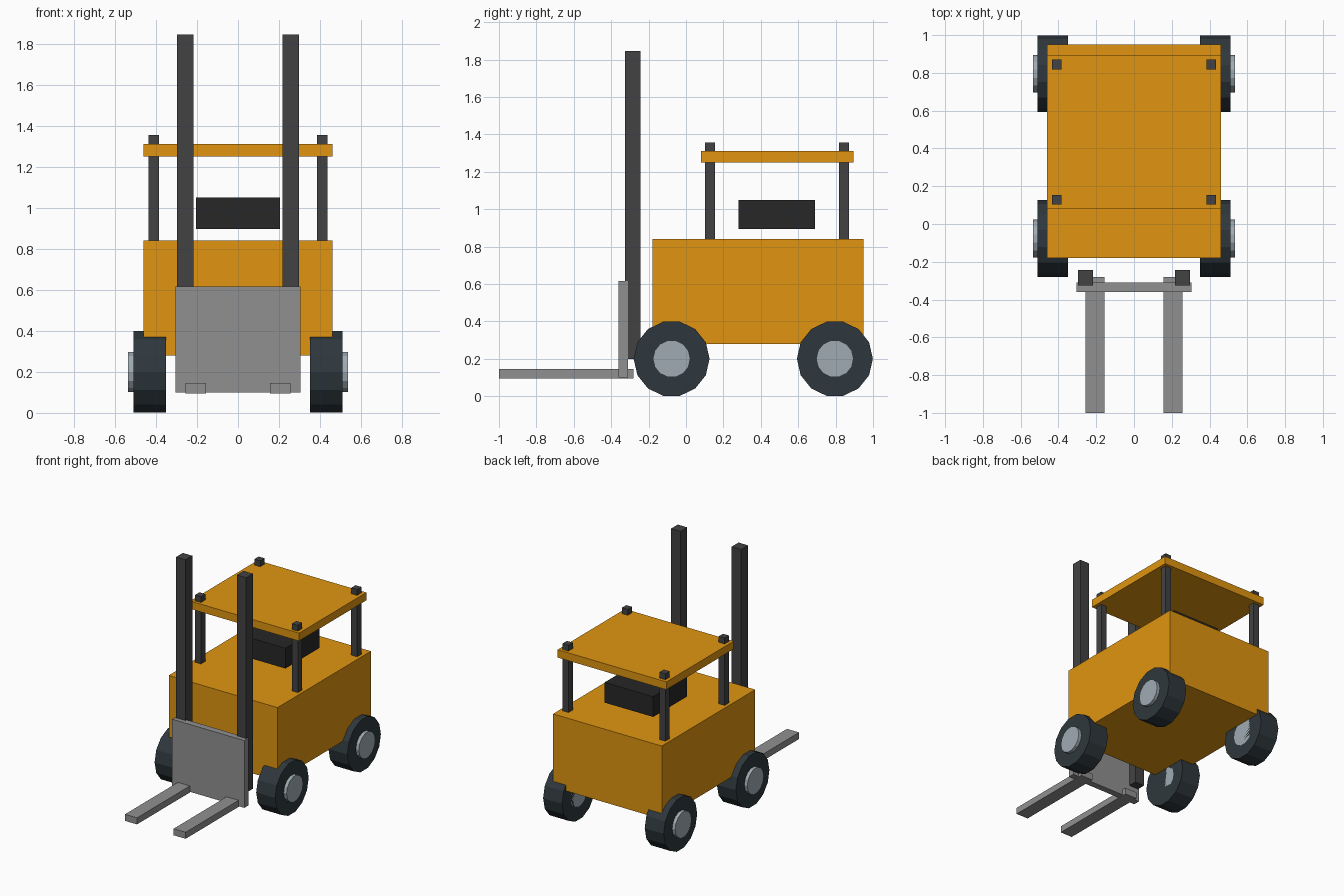
import bpy
from math import pi

if "Cube" in bpy.data.objects:
    bpy.data.objects.remove(bpy.data.objects["Cube"])


def paint(name, r, g, b):
    m = bpy.data.materials.new(name)
    m.diffuse_color = (r, g, b, 1)
    m.use_nodes = True
    m.node_tree.nodes["Principled BSDF"].inputs["Base Color"].default_value = m.diffuse_color
    return m


ORANGE = paint("orange_paint", 0.75, 0.30, 0.005)
STEEL = paint("dark_steel", 0.055, 0.055, 0.055)
SEAT = paint("seat_black", 0.02, 0.02, 0.02)
RUBBER = paint("rubber", 0.028, 0.039, 0.047)
RIM = paint("rim", 0.35, 0.41, 0.45)
GREY = paint("fork_grey", 0.28, 0.28, 0.28)


def box(name, x, y, z, mat):
    """Box from (min, max) ranges."""
    lo, hi = zip(x, y, z)
    bpy.ops.mesh.primitive_cube_add(size=1, location=[(a + b) / 2 for a, b in zip(lo, hi)])
    o = bpy.context.object
    o.name = name
    o.scale = [b - a for a, b in zip(lo, hi)]
    bpy.ops.object.transform_apply(location=False, rotation=False, scale=True)
    o.data.materials.append(mat)


def disc(name, side, x0, x1, y, r, mat):
    """14-sided cylinder along x, with a flat edge on the ground."""
    bpy.ops.mesh.primitive_cylinder_add(
        vertices=14, radius=r, depth=x1 - x0,
        location=(side * (x0 + x1) / 2, y, 0.2), rotation=(pi / 2, 0, pi / 2))
    o = bpy.context.object
    o.name = name
    bpy.ops.object.transform_apply(location=False, rotation=True, scale=False)
    # put a vertex level with the axle
    o.rotation_euler.x = pi / 2
    bpy.ops.object.transform_apply(location=False, rotation=True, scale=False)
    o.data.materials.append(mat)


# Body, seat and roof
box("body", (-0.46, 0.46), (-0.18, 0.95), (0.28, 0.84), ORANGE)
box("seat", (-0.205, 0.205), (0.28, 0.69), (0.895, 1.05), SEAT)
box("roof", (-0.46, 0.46), (0.08, 0.895), (1.25, 1.31), ORANGE)

# Lifting carriage
box("carriage", (-0.305, 0.305), (-0.36, -0.31), (0.10, 0.615), GREY)

for s, side in ((-1, "left"), (1, "right")):
    def span(a, b):
        return tuple(sorted((s * a, s * b)))

    # Mast rail and fork
    box(side + "_mast", span(0.217, 0.297), (-0.325, -0.243), (0.2, 1.845), STEEL)
    box(side + "_fork", span(0.155, 0.257), (-1.0, -0.28), (0.095, 0.145), GREY)

    for end, post_y, wheel_y in (("front", 0.128, -0.077), ("rear", 0.845, 0.796)):
        # Roof post, tyre and hub
        box(f"{end}_{side}_post", span(0.385, 0.435),
            (post_y - 0.026, post_y + 0.026), (0.84, 1.355), STEEL)
        disc(f"{end}_{side}_tyre", s, 0.35, 0.51, wheel_y, 0.203, RUBBER)
        disc(f"{end}_{side}_hub", s, 0.35, 0.535, wheel_y, 0.1, RIM)
